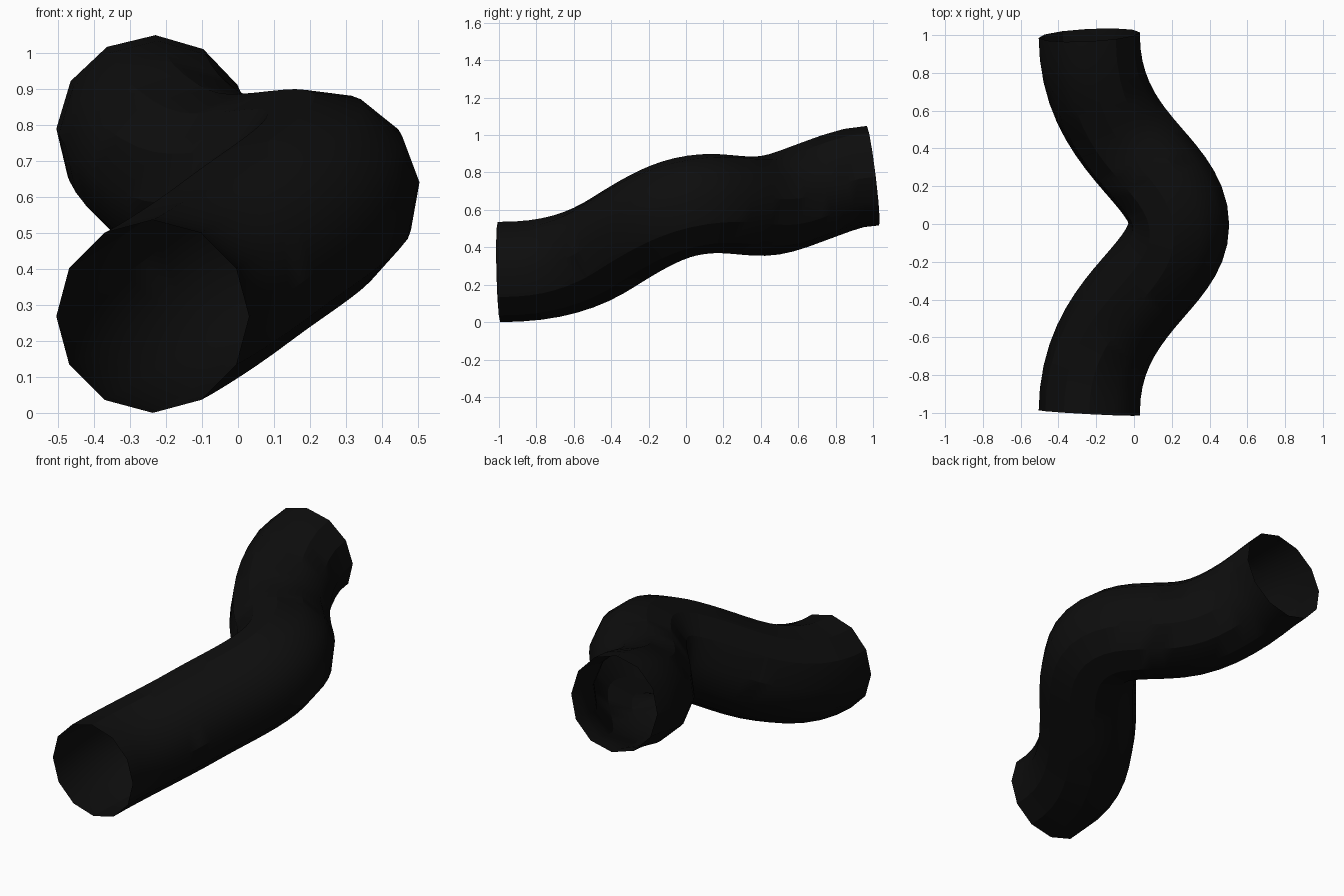
import bpy

if "Cube" in bpy.data.objects:
    bpy.data.objects.remove(bpy.data.objects["Cube"])

RADIUS = 0.268
STEPS = 16  # samples per half of the bend

# Height of the centre line along y: (y, z, slope)
HEIGHT = [(-1, 0.268, 0), (-0.4, 0.42, 0.63), (0, 0.617, 0.22),
          (0.15, 0.634, 0.0), (0.4, 0.62, 0.03), (0.7, 0.705, 0.36), (1, 0.783, 0)]


def height(y):
    for (y0, z0, s0), (y1, z1, s1) in zip(HEIGHT, HEIGHT[1:]):
        if y <= y1 + 1e-6:
            d = y1 - y0
            t = (y - y0) / d
            return ((2*t**3 - 3*t**2 + 1) * z0 + (t**3 - 2*t**2 + t) * d * s0
                    + (3*t**2 - 2*t**3) * z1 + (t**3 - t**2) * d * s1)
    return HEIGHT[-1][1]


def bezier(a, b, c, d, t):
    u = 1 - t
    return a*u**3 + 3*b*u*u*t + 3*c*u*t*t + d*t**3


# Centre line: sideways bend, mirrored front to back
half = [(bezier(-0.237, -0.237, 0.237, 0.237, i / STEPS),
         bezier(-1, -0.43, -0.29, 0, i / STEPS)) for i in range(STEPS + 1)]
path = half + [(x, -y) for x, y in reversed(half[:-1])]

# Twelve-sided open tube
curve = bpy.data.curves.new("bent_pipe", 'CURVE')
curve.dimensions = '3D'
curve.bevel_depth = RADIUS
curve.bevel_resolution = 4
curve.use_fill_caps = False
spline = curve.splines.new('POLY')
spline.points.add(len(path) - 1)
for p, (x, y) in zip(spline.points, path):
    p.co = (x, y, height(y), 1)
spline.use_smooth = True

black = bpy.data.materials.new("black")
black.diffuse_color = (0.004, 0.004, 0.004, 1)
black.use_nodes = True
black.node_tree.nodes["Principled BSDF"].inputs["Base Color"].default_value = black.diffuse_color
curve.materials.append(black)

pipe = bpy.data.objects.new("bent_pipe", curve)
bpy.context.collection.objects.link(pipe)
bpy.context.view_layer.objects.active = pipe
pipe.select_set(True)
bpy.ops.object.convert(target='MESH')
bpy.ops.object.shade_smooth_by_angle()
